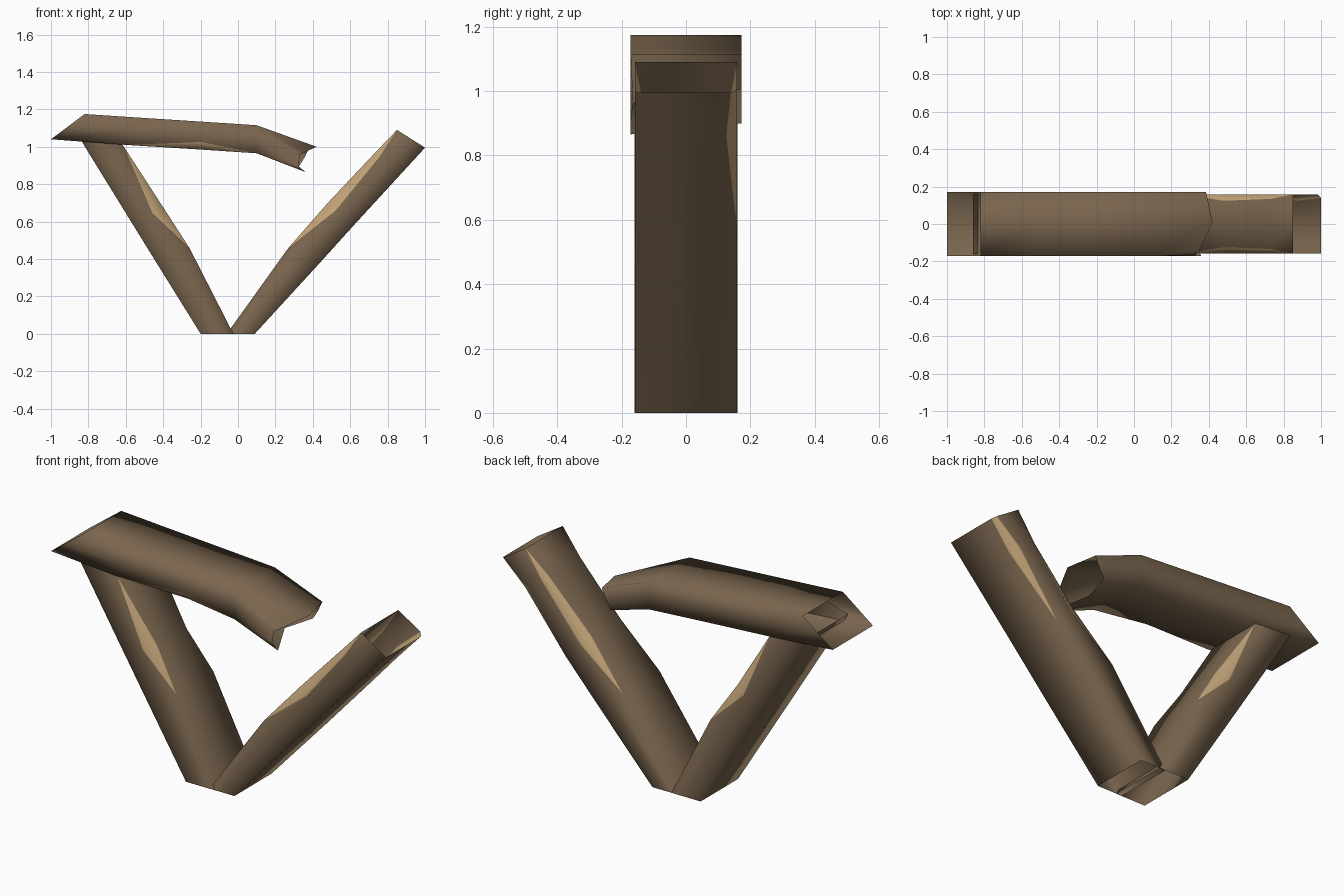
import bpy, bmesh
from mathutils import Vector

if "Cube" in bpy.data.objects:
    bpy.data.objects.remove(bpy.data.objects["Cube"])


def material(name, color):
    m = bpy.data.materials.new(name)
    m.diffuse_color = (*color, 1)
    m.use_nodes = True
    m.node_tree.nodes["Principled BSDF"].inputs["Base Color"].default_value = m.diffuse_color
    return m


MATS = [material("dark_bark", (0.195, 0.132, 0.077)),
        material("light_cut_wood", (0.54, 0.37, 0.19))]


def ring_points(a, b, w, chips):
    """Flat plank section: a / b are the (x, z) of the two wide sides, w the half width.
    chips maps a corner such as 'bf' (b side, front) to (cut across y, cut fraction of thickness)."""
    side = {"a": Vector((a[0], 0, a[1])), "b": Vector((b[0], 0, b[1]))}
    sign = {"f": -1, "k": 1}

    def corner(key):
        s, y = key
        dy, dt = chips.get(key, (0, 0))
        wide = side[s] + Vector((0, sign[y] * (w - dy), 0))
        other = side["b" if s == "a" else "a"]
        narrow = side[s].lerp(other, dt) + Vector((0, sign[y] * w, 0))
        return wide, narrow

    mid = (side["a"] + side["b"]) / 2
    af, bf, bk, ak = (corner(k) for k in ("af", "bf", "bk", "ak"))
    return [af[0], af[1], mid - Vector((0, w, 0)), bf[1], bf[0], side["b"],
            bk[0], bk[1], mid + Vector((0, w, 0)), ak[1], ak[0], side["a"]]


def plank(name, rings, cut_faces):
    """Open tube through the rings; cut_faces are the corner strips shown as bare wood."""
    bm = bmesh.new()
    loops = [[bm.verts.new(p) for p in r] for r in rings]
    n = len(loops[0])
    for lo, hi in zip(loops, loops[1:]):
        for i in range(n):
            j = (i + 1) % n
            f = bm.faces.new((lo[i], lo[j], hi[j], hi[i]))
            f.material_index = 1 if i in cut_faces else 0
            f.smooth = True
    bmesh.ops.remove_doubles(bm, verts=bm.verts, dist=0.0005)
    bmesh.ops.recalc_face_normals(bm, faces=bm.faces)
    me = bpy.data.meshes.new(name)
    bm.to_mesh(me)
    bm.free()
    for m in MATS:
        me.materials.append(m)
    ob = bpy.data.objects.new(name, me)
    bpy.context.collection.objects.link(ob)
    return ob


CUTS = {0, 3, 6, 9}  # strips lying between the two points of each corner

# left leaning leg
deep = {"bf": (0.035, 0.35), "bk": (0.035, 0.35)}
plank("left_leg", [
    ring_points((-0.20, 0), (-0.025, 0), 0.16, {}),
    ring_points((-0.436, 0.38), (-0.26, 0.46), 0.16, {}),
    ring_points((-0.572, 0.60), (-0.396, 0.67), 0.16, deep),
    ring_points((-0.80, 0.97), (-0.61, 1.00), 0.16, {}),
    ring_points((-0.86, 1.07), (-0.69, 1.12), 0.16, {}),
], CUTS)

# right leaning leg
plank("right_leg", [
    ring_points((0.09, 0), (-0.06, 0), 0.159, {}),
    ring_points((0.42, 0.36), (0.27, 0.46), 0.159, {}),
    ring_points((0.61, 0.57), (0.48, 0.70), 0.159,
                {"bf": (0.035, 0.32), "bk": (0.035, 0.32)}),
    ring_points((0.876, 0.86), (0.73, 0.965), 0.159,
                {"bf": (0.025, 0.18), "bk": (0.025, 0.18), "ak": (0.034, 0.25)}),
    ring_points((1.0, 0.995), (0.85, 1.09), 0.159, {"ak": (0.02, 0.12)}),
], CUTS)

# top beam, bent down and splintered at its right end
broken_end = [Vector(p) for p in (
    (0.36, -0.172, 0.865), (0.36, -0.172, 0.865), (0.325, -0.172, 0.895),
    (0.33, -0.165, 0.96), (0.35, -0.14, 0.967), (0.42, 0.01, 1.0),
    (0.385, 0.172, 1.005), (0.385, 0.172, 1.005), (0.36, 0.172, 0.95),
    (0.33, 0.172, 0.90), (0.33, 0.172, 0.90), (0.28, 0.0, 0.90))]
plank("top_beam", [
    ring_points((-1.0, 1.04), (-0.82, 1.175), 0.172, {}),
    ring_points((-0.60, 1.01), (-0.55, 1.157), 0.172, {}),
    ring_points((-0.20, 0.985), (-0.19, 1.134), 0.172, {"af": (0.03, 0.27)}),
    ring_points((0.10, 0.965), (0.10, 1.115), 0.172, {}),
    broken_end,
], {0})
